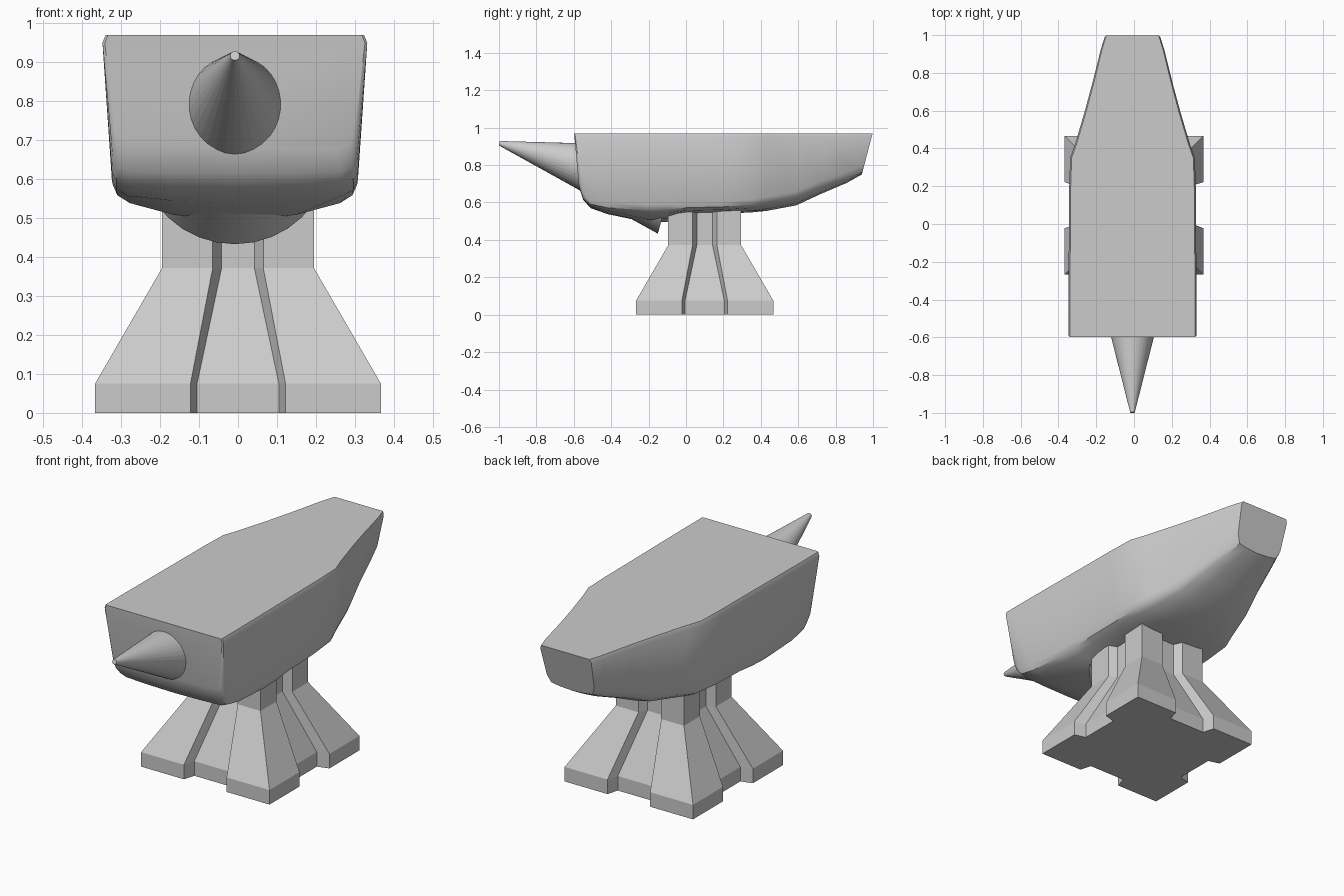
import bpy, bmesh, math
from mathutils import Vector

if "Cube" in bpy.data.objects:
    bpy.data.objects.remove(bpy.data.objects["Cube"])

grey = bpy.data.materials.new("cast iron grey")
grey.diffuse_color = (0.6, 0.6, 0.6, 1)
grey.use_nodes = True
grey.node_tree.nodes["Principled BSDF"].inputs["Base Color"].default_value = grey.diffuse_color


def loft(name, rings, smooth=None):
    """Skin a list of closed rings and cap both ends."""
    bm = bmesh.new()
    loops = [[bm.verts.new(p) for p in ring] for ring in rings]
    n = len(loops[0])
    for a, b in zip(loops, loops[1:]):
        for i in range(n):
            j = (i + 1) % n
            bm.faces.new((a[i], a[j], b[j], b[i]))
    bm.faces.new(loops[0])
    bm.faces.new(loops[-1])
    bmesh.ops.recalc_face_normals(bm, faces=bm.faces)
    mesh = bpy.data.meshes.new(name)
    bm.to_mesh(mesh)
    bm.free()
    mesh.materials.append(grey)
    obj = bpy.data.objects.new(name, mesh)
    bpy.context.collection.objects.link(obj)
    if smooth:
        bpy.ops.object.select_all(action='DESELECT')
        obj.select_set(True)
        bpy.context.view_layer.objects.active = obj
        bpy.ops.object.shade_smooth_by_angle(angle=math.radians(smooth))
    return obj


# Flared square pedestal with a notch down the middle of each side
def pedestal_ring(z, half, outer, inner, depth):
    side = [(-half, -half), (-outer, -half), (-inner, depth - half),
            (inner, depth - half), (outer, -half)]
    ring = []
    for k in range(4):
        c, s = round(math.cos(k * math.pi / 2)), round(math.sin(k * math.pi / 2))
        ring += [(c * x - s * y, 0.1 + s * x + c * y, z) for x, y in side]
    return ring


loft("pedestal", [
    pedestal_ring(0.0, 0.367, 0.122, 0.105, 0.06),
    pedestal_ring(0.075, 0.367, 0.122, 0.105, 0.06),
    pedestal_ring(0.372, 0.195, 0.065, 0.042, 0.04),
    pedestal_ring(0.575, 0.195, 0.065, 0.042, 0.04)])

# Anvil block: top y, bottom y, top half width, low half width, side z, keel z
TOP, CX = 0.97, -0.008
sections = [
    (-.598, -.572, .334, .308, .68, .68),
    (-.594, -.550, .340, .314, .62, .615),
    (-.575, -.510, .340, .316, .58, .57),
    (-.430, -.420, .340, .316, .56, .538),
    (-.200, -.200, .338, .314, .547, .492),
    (-.100, -.100, .337, .312, .55, .497),
    (.000, .000, .336, .312, .56, .535),
    (.200, .200, .335, .310, .565, .54),
    (.350, .350, .330, .304, .575, .547),
    (.430, .430, .302, .278, .59, .555),
    (.600, .590, .252, .232, .62, .585),
    (.750, .715, .212, .195, .675, .643),
    (.930, .860, .168, .155, .73, .705),
    (.998, .940, .146, .136, .765, .75)]


def block_ring(yt, yb, wt, wb, zs, zc):
    half = [(wt - .008, TOP), (wt, TOP - .02), (wb, zs + .04),
            (wb - .012, zs + .012), (wb * .86, zs * .85 + zc * .15),
            (wb * .5, zs * .3 + zc * .7)]
    outline = half + [(0, zc)] + [(-x, z) for x, z in reversed(half)]
    return [(CX + x, yt + (yb - yt) * (TOP - z) / (TOP - zc), z)
            for x, z in outline]


loft("anvil_block", [block_ring(*s) for s in sections], smooth=35)

# Drooping conical horn, its wide end sunk into the block
tip = Vector((CX, -0.998, 0.917))
axis = Vector((0, math.cos(math.radians(15.3)), -math.sin(math.radians(15.3))))
up = Vector((1, 0, 0)).cross(axis)


def horn_ring(distance, radius):
    return [tip + axis * distance + radius * (
        Vector((math.cos(t), 0, 0)) + up * math.sin(t))
        for t in (2 * math.pi * i / 32 for i in range(32))]


loft("horn", [horn_ring(0, .012), horn_ring(.945, .243)], smooth=35)
